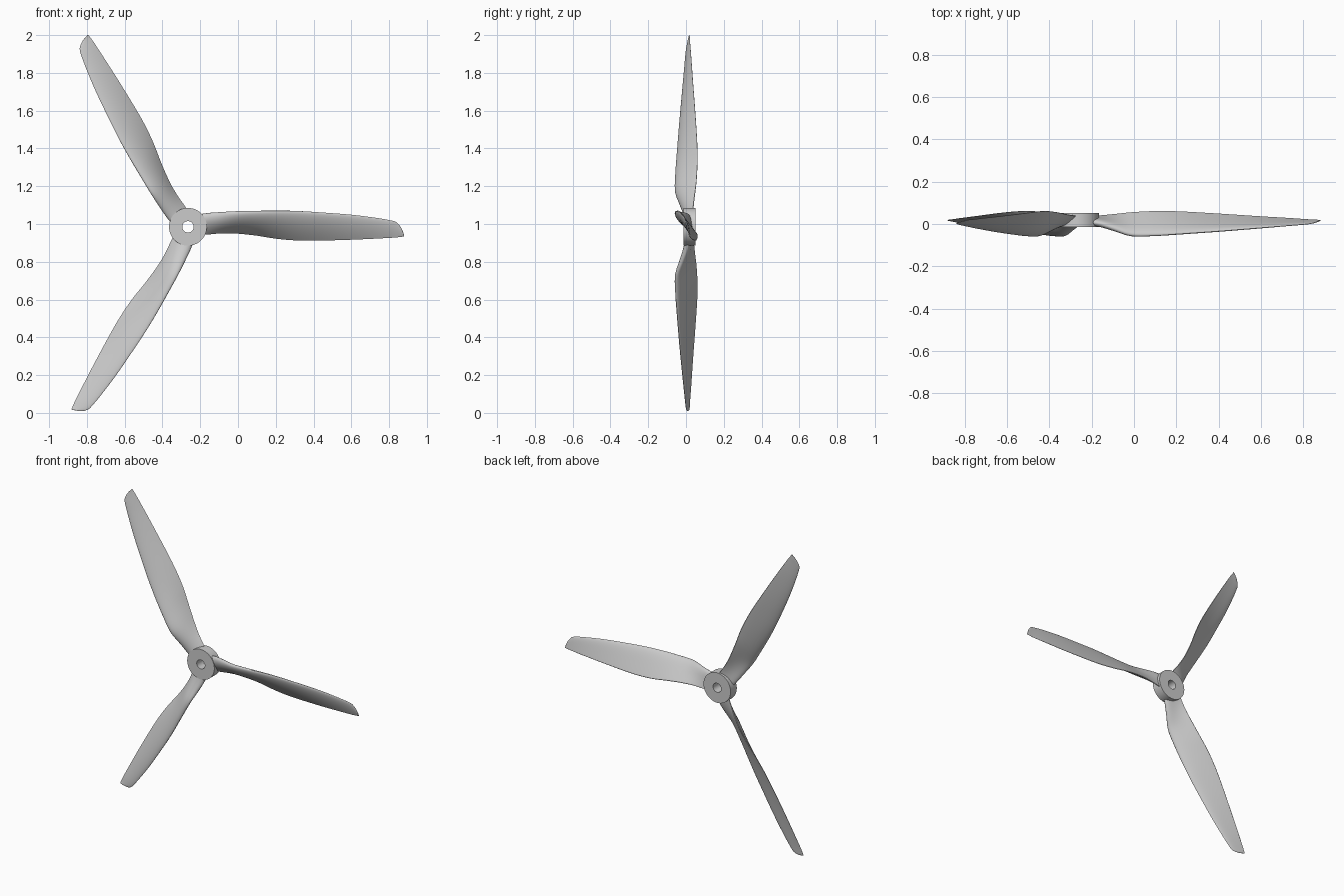
import bpy, bmesh, math

if "Cube" in bpy.data.objects:
    bpy.data.objects.remove(bpy.data.objects["Cube"])

HX, HZ = -0.265, 0.985          # hub centre in x, z
Y0, Y1 = -0.014, 0.051          # hub front and back


def finish(bm, name, angle):
    bmesh.ops.recalc_face_normals(bm, faces=bm.faces)
    me = bpy.data.meshes.new(name)
    bm.to_mesh(me)
    bm.free()
    ob = bpy.data.objects.new(name, me)
    bpy.context.collection.objects.link(ob)
    bpy.ops.object.select_all(action='DESELECT')
    ob.select_set(True)
    bpy.context.view_layer.objects.active = ob
    bpy.ops.object.shade_smooth_by_angle(angle=math.radians(angle))
    return ob


def bridge(bm, a, b):
    n = len(a)
    for i in range(n):
        bm.faces.new((a[i], a[(i + 1) % n], b[(i + 1) % n], b[i]))


# Hub: thick ring with a through bore
bm = bmesh.new()
N = 64
rings = []
for r, y in ((0.1, Y0), (0.1, Y1), (0.03, Y1), (0.03, Y0)):
    rings.append([bm.verts.new((HX + r * math.cos(2 * math.pi * i / N), y,
                                HZ + r * math.sin(2 * math.pi * i / N))) for i in range(N)])
for k in range(4):
    bridge(bm, rings[k], rings[(k + 1) % 4])
finish(bm, "hub", 35)

# Blade stations: radius, leading edge (y, z), trailing edge (y, z), thickness
ST = [
    (0.070, 0.005, 0.068, 0.038, -0.042, 0.036),
    (0.110, -0.004, 0.073, 0.040, -0.040, 0.038),
    (0.170, -0.026, 0.076, 0.046, -0.034, 0.040),
    (0.250, -0.054, 0.080, 0.055, -0.034, 0.038),
    (0.365, -0.054, 0.083, 0.061, -0.046, 0.034),
    (0.465, -0.048, 0.085, 0.060, -0.062, 0.030),
    (0.565, -0.041, 0.084, 0.055, -0.071, 0.027),
    (0.665, -0.034, 0.079, 0.049, -0.073, 0.024),
    (0.865, -0.018, 0.064, 0.036, -0.068, 0.018),
    (1.000, -0.007, 0.047, 0.028, -0.062, 0.013),
    (1.075, -0.001, 0.034, 0.023, -0.058, 0.010),
    (1.105, 0.003, 0.024, 0.021, -0.056, 0.008),
    (1.130, 0.010, -0.006, 0.020, -0.053, 0.006),
    (1.145, 0.0165, -0.045, 0.019, -0.051, 0.003),
]


def station(r):
    # cubic interpolation between stations
    i = max(k for k in range(len(ST) - 1) if ST[k][0] <= r + 1e-9)
    a, b = ST[i], ST[i + 1]
    p, q = ST[max(i - 1, 0)], ST[min(i + 2, len(ST) - 1)]
    h = b[0] - a[0]
    t = (r - a[0]) / h
    out = []
    for k in range(1, 6):
        m0 = (b[k] - p[k]) / (b[0] - p[0]) * h
        m1 = (q[k] - a[k]) / (q[0] - a[0]) * h
        out.append((2*t**3 - 3*t*t + 1) * a[k] + (t**3 - 2*t*t + t) * m0
                   + (3*t*t - 2*t**3) * b[k] + (t**3 - t*t) * m1)
    return out


def section(r, n=16):
    # closed airfoil loop: rounded leading edge, thin trailing edge
    ly, lz, ty, tz, th = station(r)
    dy, dz = ty - ly, tz - lz
    c = math.hypot(dy, dz)
    ny, nz = dz / c, -dy / c            # normal towards the front
    pts = []
    for i in range(2 * n):
        a = math.pi * i / n
        u = (1 - math.cos(a)) / 2
        half = 2.97 * th * (0.2969 * math.sqrt(u) - 0.126*u - 0.3516*u*u
                            + 0.2843*u**3 - 0.1015*u**4) / 0.594 * 1.98
        half = half * 0.5 + 0.03 * th * u
        off = half * (1 if i <= n else -1)
        off += 0.15 * th * math.sin(math.pi * u)   # slight camber
        pts.append((r, ly + dy * u + ny * off, lz + dz * u + nz * off))
    return pts


# Three twisted blades
radii = []
for a, b in zip(ST, ST[1:]):
    k = max(2, round((b[0] - a[0]) / 0.025))
    radii += [a[0] + (b[0] - a[0]) * j / k for j in range(k)]
radii.append(ST[-1][0])
for j in range(3):
    ca, sa = math.cos(j * 2 * math.pi / 3), math.sin(j * 2 * math.pi / 3)
    bm = bmesh.new()
    loops = [[bm.verts.new((HX + x * ca - z * sa, y, HZ + x * sa + z * ca))
              for x, y, z in section(r)] for r in radii]
    for a, b in zip(loops, loops[1:]):
        bridge(bm, a, b)
    bm.faces.new(loops[0])
    bm.faces.new(loops[-1])
    finish(bm, f"blade_{j + 1}", 40)
